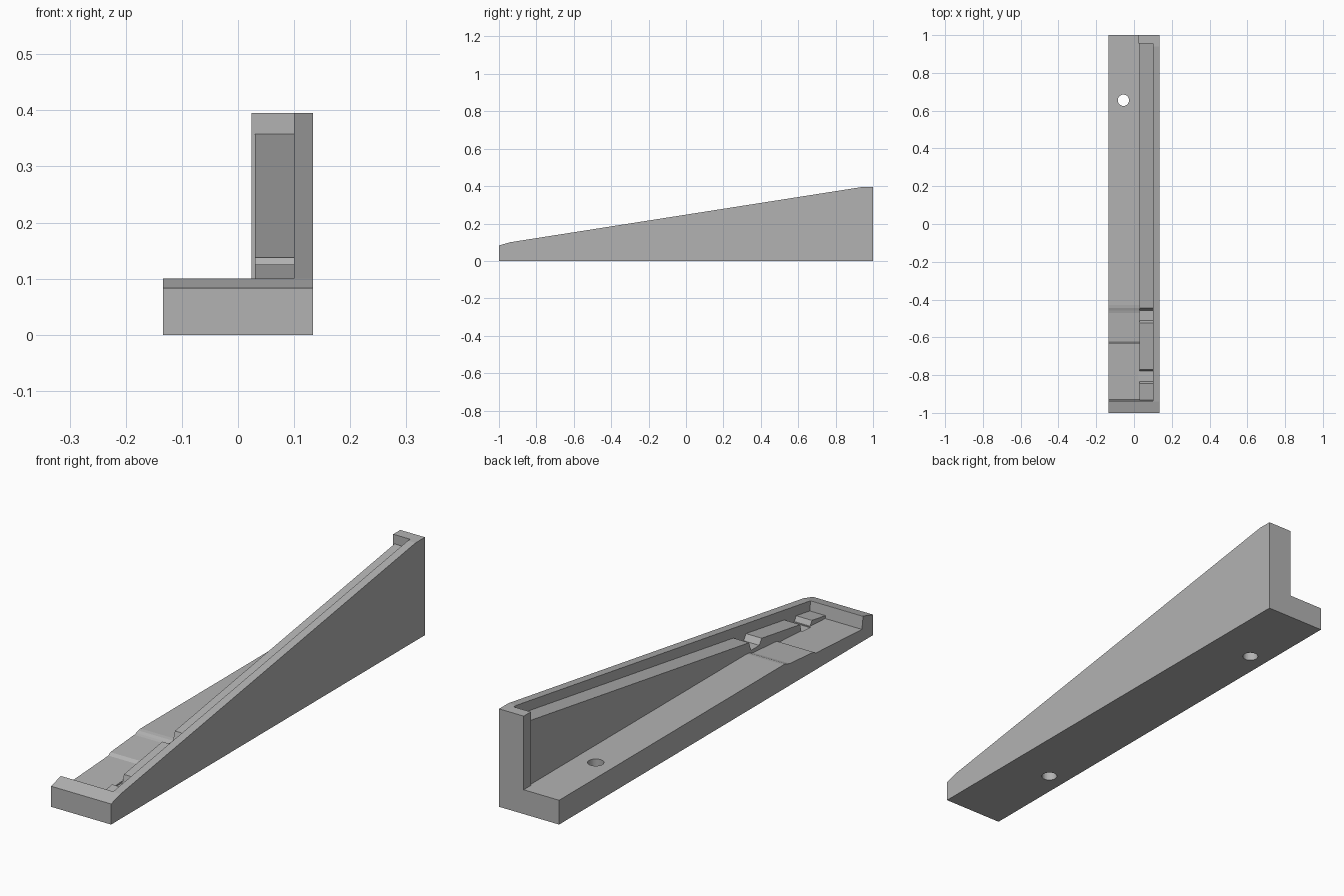
import bpy, bmesh, math

if "Cube" in bpy.data.objects:
    bpy.data.objects.remove(bpy.data.objects["Cube"])

grey = bpy.data.materials.new("plain grey")
grey.diffuse_color = (0.45, 0.45, 0.45, 1)
grey.use_nodes = True
grey.node_tree.nodes["Principled BSDF"].inputs["Base Color"].default_value = grey.diffuse_color


def prism(name, x0, x1, profile):
    """Extrude a (y, z) side profile from x0 to x1."""
    bm = bmesh.new()
    face = bm.faces.new([bm.verts.new((x0, y, z)) for y, z in profile])
    out = bmesh.ops.extrude_face_region(bm, geom=[face])
    verts = [v for v in out["geom"] if isinstance(v, bmesh.types.BMVert)]
    bmesh.ops.translate(bm, verts=verts, vec=(x1 - x0, 0, 0))
    bmesh.ops.recalc_face_normals(bm, faces=bm.faces)
    mesh = bpy.data.meshes.new(name)
    bm.to_mesh(mesh)
    bm.free()
    mesh.materials.append(grey)
    ob = bpy.data.objects.new(name, mesh)
    bpy.context.collection.objects.link(ob)
    return ob


def cut(target, cutter):
    """Subtract the cutter, then remove it."""
    mod = target.modifiers.new("cut", "BOOLEAN")
    mod.operation = "DIFFERENCE"
    mod.solver = "EXACT"
    mod.object = cutter
    bpy.context.view_layer.objects.active = target
    bpy.ops.object.modifier_apply(modifier=mod.name)
    bpy.data.objects.remove(cutter)


W, INNER, RAIL = 0.134, 0.10, 0.03


def slope(y):
    """Height of the sloping rim."""
    return 0.10 + 0.157 * (y + 0.94)


def rail(y):
    """Height of the recessed rail beside the rim."""
    return slope(y) - 0.04


# Base with front lip, stepped floor and long flat rear
base = prism("base", -W, INNER, [
    (-1, 0), (1, 0), (1, 0.098), (-0.43, 0.098), (-0.445, 0.096), (-0.458, 0.091),
    (-0.47, 0.088), (-0.622, 0.076), (-0.635, 0.067), (-0.93, 0.050),
    (-0.937, 0.10), (-0.94, 0.10), (-1, 0.083)])

# Small pocket beside the front notch of the rail
cut(base, prism("pocket_cutter", 0.024, INNER + 0.01,
                [(-0.83, 0.052), (-0.775, 0.052), (-0.775, 0.2), (-0.83, 0.2)]))

# Screw holes: the rear one goes through, the front one is blind
for y, top in ((0.655, 0.3), (-0.592, 0.055)):
    bpy.ops.mesh.primitive_cylinder_add(vertices=32, radius=0.03, depth=top + 0.1,
                                        location=(-0.056, y, (top - 0.1) / 2))
    cut(base, bpy.context.object)

# Tall sloping side wall
prism("side_wall", INNER, W, [
    (-1, 0), (1, 0), (1, 0.395), (0.94, 0.395), (-0.94, 0.10), (-1, 0.083)])

# Recessed rail with two notches
prism("rail", RAIL, INNER, [
    (-0.935, 0.03), (0.955, 0.03), (0.955, rail(0.955)),
    (-0.445, rail(-0.445)), (-0.457, 0.102), (-0.51, 0.102), (-0.525, rail(-0.525)),
    (-0.77, rail(-0.77)), (-0.78, 0.048), (-0.83, 0.048), (-0.845, rail(-0.845)),
    (-0.935, rail(-0.935))])

# Rear end block
prism("end_block", 0.024, INNER, [
    (0.955, 0.098), (1, 0.098), (1, 0.395), (0.955, 0.395)])
